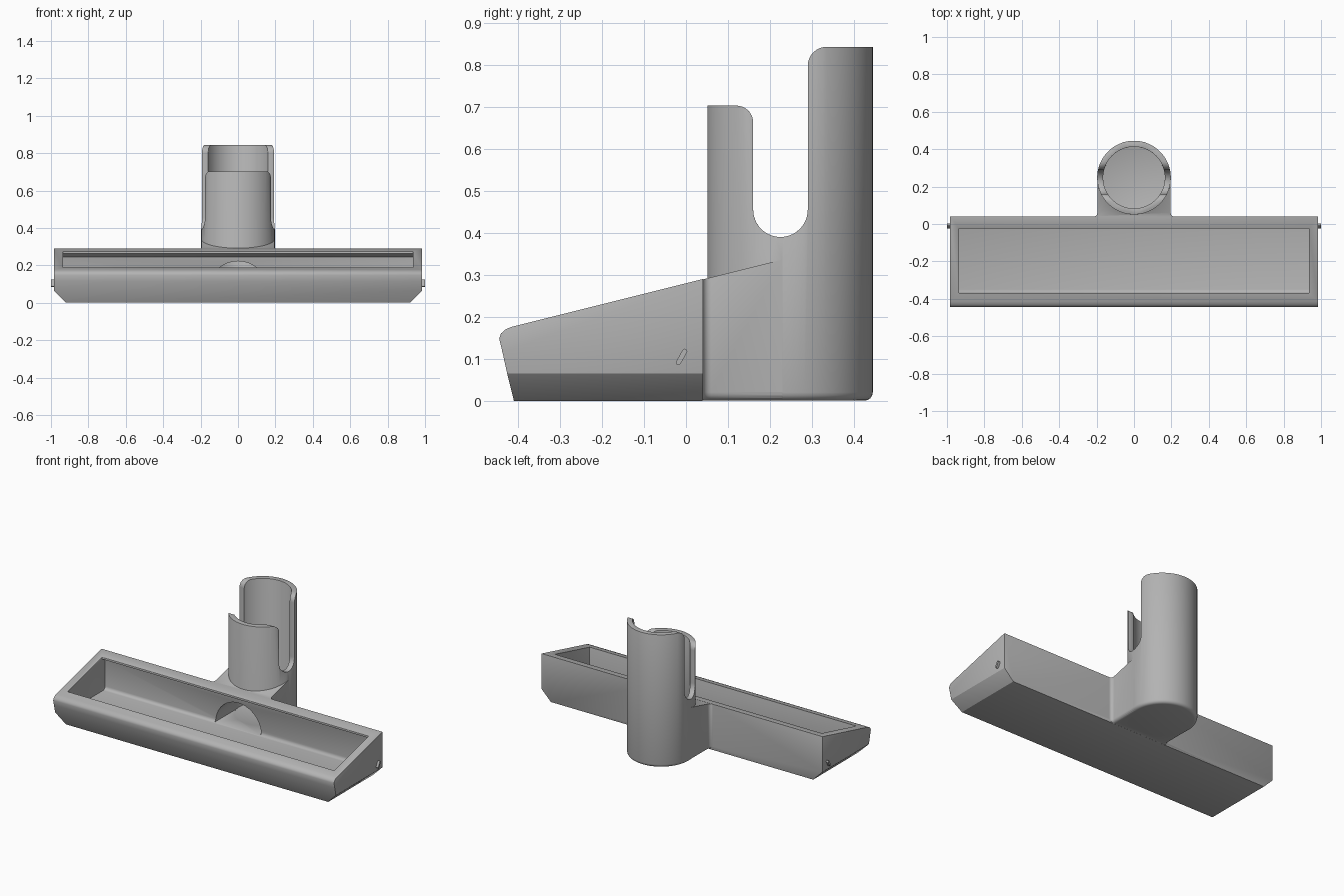
import bpy, bmesh, math
from mathutils import Vector

if "Cube" in bpy.data.objects:
    bpy.data.objects.remove(bpy.data.objects["Cube"], do_unlink=True)

grey = bpy.data.materials.new("plain grey")
grey.use_nodes = True
COLOUR = (0.45, 0.45, 0.45, 1)
grey.diffuse_color = COLOUR
grey.node_tree.nodes["Principled BSDF"].inputs["Base Color"].default_value = COLOUR

TUBE_Y, TUBE_R, BORE_R, FLOOR = 0.248, 0.197, 0.165, 0.06


def slope(y):
    """Height of the sloping top at depth y."""
    return 0.28 + 0.25 * y


def arc(cx, cy, r, start, end, n=8):
    """Points along an arc, angles in degrees."""
    angles = [math.radians(start + (end - start) * i / n) for i in range(n + 1)]
    return [(cx + r * math.cos(a), cy + r * math.sin(a)) for a in angles]


def finish(name, bm):
    bmesh.ops.recalc_face_normals(bm, faces=bm.faces)
    mesh = bpy.data.meshes.new(name)
    bm.to_mesh(mesh)
    bm.free()
    mesh.materials.append(grey)
    ob = bpy.data.objects.new(name, mesh)
    bpy.context.collection.objects.link(ob)
    return ob


def prism(name, pts, axis, lo, hi, edit=None):
    """Extrude a 2D outline along an axis; the points give the other two coordinates."""
    place = {"x": lambda p, t: (t, p[0], p[1]),
             "y": lambda p, t: (p[0], t, p[1]),
             "z": lambda p, t: (p[0], p[1], t)}[axis]
    bm = bmesh.new()
    face = bm.faces.new([bm.verts.new(place(p, lo)) for p in pts])
    out = bmesh.ops.extrude_face_region(bm, geom=[face])
    move = Vector(place((0, 0), hi - lo))
    bmesh.ops.translate(bm, vec=move, verts=[g for g in out["geom"] if isinstance(g, bmesh.types.BMVert)])
    if edit:
        edit(bm)
    return finish(name, bm)


def round_bottom(bm):
    low = min(v.co.z for v in bm.verts)
    edges = [e for e in bm.edges if all(v.co.z < low + 0.001 for v in e.verts)]
    bmesh.ops.bevel(bm, geom=edges, offset=0.02, segments=4, profile=0.5, affect="EDGES")


def combine(ob, other, operation):
    """Apply a boolean and remove the tool object."""
    mod = ob.modifiers.new(operation, "BOOLEAN")
    mod.operation, mod.object, mod.solver = operation, other, "EXACT"
    bake(ob)
    bpy.data.objects.remove(other, do_unlink=True)


def bake(ob):
    bpy.context.view_layer.update()
    graph = bpy.context.evaluated_depsgraph_get()
    mesh = bpy.data.meshes.new_from_object(ob.evaluated_get(graph))
    ob.modifiers.clear()
    ob.data = mesh


# Wide wedge-shaped head with a rounded front lip
profile = [(-0.41, 0), (0.04, 0), (0.04, slope(0.04)), (-0.415, slope(-0.415)),
           (-0.43, 0.170), (-0.441, 0.160), (-0.445, 0.148), (-0.437, 0.115), (-0.426, 0.065)]
head = prism("nozzle_head", profile, "x", -0.985, 0.985)
for s in (-1, 1):
    wedge = [(s * 0.92, 0), (s * 0.985, 0.065), (s * 1.1, 0.18), (s * 1.1, -0.18)]
    combine(head, prism("end_chamfer", wedge + [(s * 0.74, -0.18)], "y", -1, 1), "DIFFERENCE")

# Neck flaring out of the head, under the continued slope
right = [(0.23, 0.0), (0.23, 0.038)] + arc(0.216, 0.06, 0.02, 270, 180, 6) + [(0.196, 0.24)]


def slant_top(bm):
    for v in bm.verts:
        if v.co.z > 0.2:
            v.co.z = slope(v.co.y) - 0.001
    round_bottom(bm)


neck = prism("neck", right + [(-x, y) for x, y in reversed(right)], "z", 0.0005, 0.3, slant_top)
combine(head, neck, "UNION")

# Upright tube
circle = arc(0, TUBE_Y, TUBE_R, 0, 360, 72)[:-1]
combine(head, prism("tube", circle, "z", 0.0002, 0.843, round_bottom), "UNION")

# Open tray in the head, with an overhanging back rim
tray = [(-0.37, 0.5)] + arc(-0.35, FLOOR + 0.02, 0.02, 180, 270, 4)
tray += arc(-0.015, FLOOR + 0.02, 0.02, 270, 360, 4)
tray += [(0.005, 0.245), (-0.025, 0.262), (-0.025, 0.5)]
combine(head, prism("tray_cut", tray, "x", -0.935, 0.935), "DIFFERENCE")

# Bore of the tube and arched duct joining it to the tray
bore = arc(0, TUBE_Y, BORE_R, 0, 360, 72)[:-1]
combine(head, prism("bore_cut", bore, "z", FLOOR + 0.001, 1), "DIFFERENCE")
arch = arc(0, FLOOR + 0.002, 0.16, 0, 180, 32)
combine(head, prism("duct_cut", arch, "y", -0.1, TUBE_Y), "DIFFERENCE")

# Side slots, with a short front wall and a tall back wall
slot = [(-0.1, 0.703)] + arc(0.12, 0.663, 0.04, 90, 0)
slot += arc(0.225, 0.455, 0.065, 180, 360, 20)
slot += arc(0.335, 0.798, 0.045, 180, 90) + [(0.335, 1), (-0.1, 1)]
combine(head, prism("slot_cut", slot, "x", -0.5, 0.5), "DIFFERENCE")

# Soft edges
soft = head.modifiers.new("soft_edges", "BEVEL")
soft.width, soft.segments, soft.limit_method = 0.007, 2, "ANGLE"
soft.angle_limit = math.radians(40)
bake(head)

# Slanted catches on both ends
parts = [head]
tilt = math.atan2(0.035, 0.021)
deg = math.degrees(tilt)
catch = arc(-0.018, 0.091, 0.006, deg + 90, deg + 270, 6) + arc(-0.003, 0.118, 0.006, deg - 90, deg + 90, 6)
for s, side in ((-1, "right"), (1, "left")):
    parts.append(prism(side + "_catch", catch, "x", s * 0.97, s * 1.0))

for ob in parts:
    bpy.ops.object.select_all(action="DESELECT")
    ob.select_set(True)
    bpy.context.view_layer.objects.active = ob
    bpy.ops.object.shade_smooth_by_angle(angle=math.radians(35))
